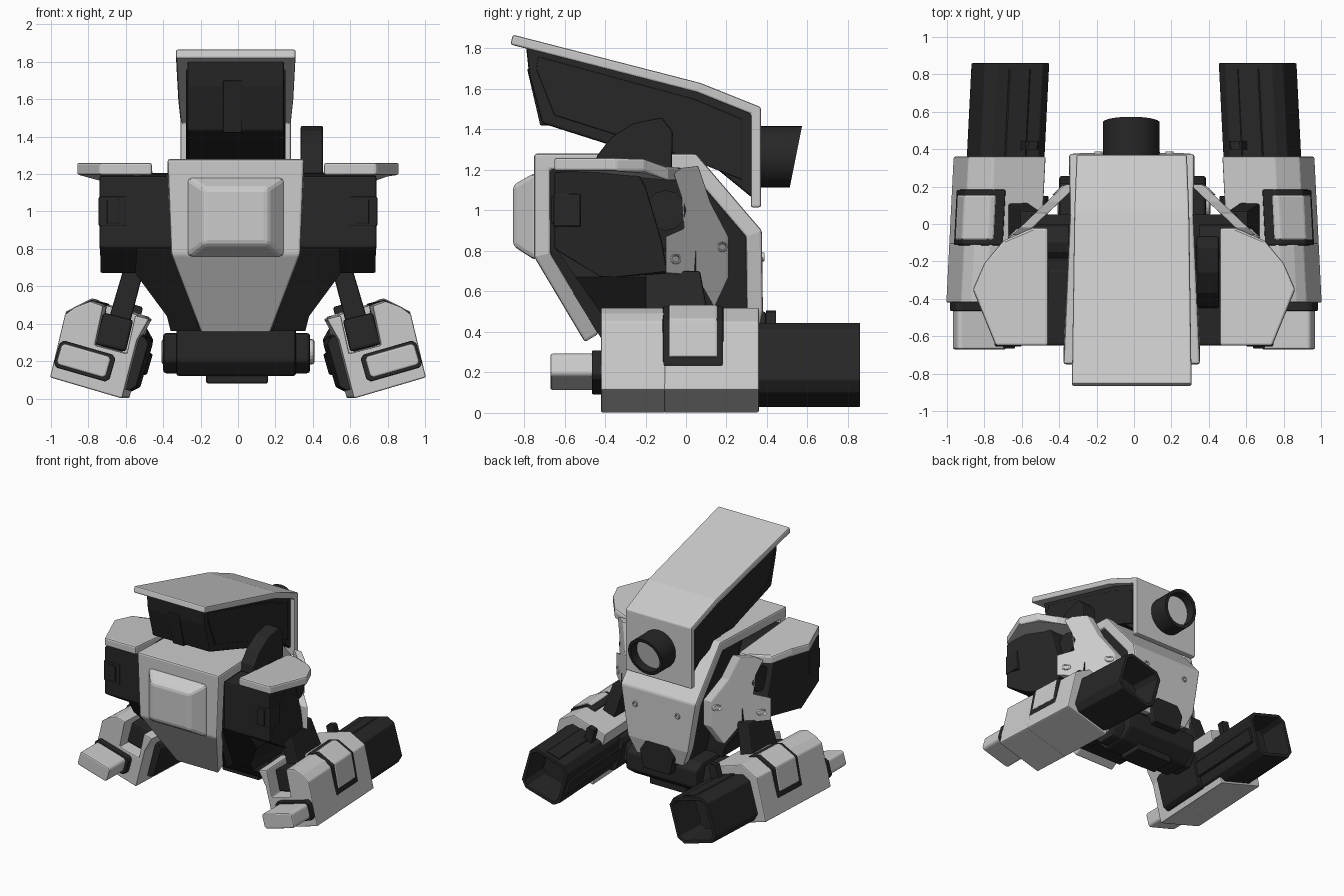
import bpy, bmesh, math
from mathutils import Vector

if "Cube" in bpy.data.objects:
    bpy.data.objects.remove(bpy.data.objects["Cube"])

dark = bpy.data.materials.new("dark_metal")
dark.diffuse_color = (0.02, 0.02, 0.021, 1)
dark.use_nodes = True
dark.node_tree.nodes["Principled BSDF"].inputs["Base Color"].default_value = dark.diffuse_color
CX = -0.012  # body centre line


def finish(name, bm, mat=None, mirror=False, bevel=0.0, solid=0.0):
    me = bpy.data.meshes.new(name)
    if not solid:
        bmesh.ops.recalc_face_normals(bm, faces=bm.faces)
    bm.to_mesh(me)
    bm.free()
    ob = bpy.data.objects.new(name, me)
    bpy.context.collection.objects.link(ob)
    if mat:
        me.materials.append(mat)
    if solid:
        m = ob.modifiers.new("thickness", 'SOLIDIFY')
        m.thickness, m.offset, m.use_even_offset = solid, -1, True
    if bevel:
        m = ob.modifiers.new("bevel", 'BEVEL')
        m.width, m.segments, m.limit_method = bevel, 2, 'ANGLE'
    if mirror:
        ob.modifiers.new("mirror", 'MIRROR')
    return ob


def prism(name, pts, axis, a, b, mat=None, mirror=False, bevel=0.0, deform=None, hollow=None):
    """Extrude a 2D outline from a to b along an axis; optionally hollow the b end."""
    put = {'x': lambda p, t: (t, p[0], p[1]),
           'y': lambda p, t: (p[0], t, p[1]),
           'z': lambda p, t: (p[0], p[1], t)}[axis]
    bm = bmesh.new()
    lo = [bm.verts.new(put(p, a)) for p in pts]
    hi = [bm.verts.new(put(p, b)) for p in pts]
    bm.faces.new(lo)
    cap = bm.faces.new(hi)
    n = len(pts)
    for i in range(n):
        bm.faces.new((lo[i], lo[(i + 1) % n], hi[(i + 1) % n], hi[i]))
    bmesh.ops.recalc_face_normals(bm, faces=bm.faces)
    if hollow:
        bmesh.ops.inset_individual(bm, faces=[cap], thickness=hollow[0])
        bmesh.ops.inset_individual(bm, faces=[cap], thickness=0.002, depth=-hollow[1])
    if deform:
        for v in bm.verts:
            v.co = Vector(deform(*v.co))
    return finish(name, bm, mat, mirror, bevel)


def box(name, x, y, z, **kw):
    return prism(name, [(x[0], z[0]), (x[1], z[0]), (x[1], z[1]), (x[0], z[1])], 'y', y[0], y[1], **kw)


def ribbon(name, path, thick, bevel):
    """Bent plate along (y, z, half width) stations."""
    bm = bmesh.new()
    rows = [(bm.verts.new((CX - w, y, z)), bm.verts.new((CX + w, y, z))) for y, z, w in path]
    for (l0, r0), (l1, r1) in zip(rows, rows[1:]):
        bm.faces.new((l0, r0, r1, l1))
    return finish(name, bm, bevel=bevel, solid=thick)


def circle(cx, cy, r, n=32):
    return [(cx + r * math.cos(2 * math.pi * i / n), cy + r * math.sin(2 * math.pi * i / n)) for i in range(n)]


# Head: roof plate bent down at the back, dark core, front sensor
ribbon("head_roof", [(-0.855, 1.868, 0.32), (0.07, 1.63, 0.307), (0.37, 1.51, 0.295), (0.37, 1.015, 0.295)], 0.05, 0.01)
prism("head_core", [(-0.79, 1.81), (-0.775, 1.67), (-0.71, 1.43), (-0.05, 1.22), (0.06, 1.28), (0.33, 1.06),
                    (0.33, 1.49), (0.06, 1.59)], 'x', CX - 0.258, CX + 0.258, dark, bevel=0.012)
prism("head_sensor", [(-0.785, 1.70), (-0.72, 1.42), (-0.65, 1.42), (-0.65, 1.70)], 'x', -0.08, 0.02, dark, bevel=0.005)
prism("head_side_panel", [(-0.74, 1.70), (-0.65, 1.47), (-0.05, 1.28), (0.28, 1.15), (0.28, 1.45), (0.04, 1.55), (-0.73, 1.76)],
      'x', CX - 0.266, CX + 0.266, dark, bevel=0.005)

# Rear scope with slanted hollow end and lens
slant = lambda x, y, z: (x, y + (z - 1.265) * 0.2 if y > 0.4 else y, z)
scope = prism("rear_scope", circle(-0.015, 1.265, 0.152), 'y', 0.31, 0.543, dark, deform=slant, hollow=(0.025, 0.08))
lens = prism("rear_lens", circle(-0.015, 1.265, 0.122), 'y', 0.42, 0.475, deform=slant)

# Torso: light shell wrapped over a dark core
ribbon("torso_shell", [(-0.50, 0.35, 0.185), (-0.75, 0.77, 0.345), (-0.75, 1.28, 0.365), (0.05, 1.28, 0.33),
                       (0.375, 0.90, 0.335), (0.38, 0.50, 0.27), (0.35, 0.36, 0.21)], 0.08, 0.012)
prism("torso_core", [(-0.69, 1.22), (0.02, 1.22), (0.30, 0.88), (0.30, 0.36), (-0.42, 0.37), (-0.67, 0.77)],
      'x', CX - 0.31, CX + 0.31, dark,
      deform=lambda x, y, z: (x * (0.65 if z < 0.5 else 1), y, z))


def chest_taper(x, y, z):
    return (CX + (x - CX) * 0.64, y, 0.825 if z < 1 else 1.125) if y < -0.8 else (x, y, z)


box("chest_block", (-0.28, 0.255), (-0.855, -0.74), (0.75, 1.19), bevel=0.022, deform=chest_taper)
prism("torso_side_wing", [(0.15, 0.82), (0.54, 0.80), (0.55, 0.67), (0.38, 0.44), (0.36, 0.36), (0.15, 0.36)],
      'y', -0.65, 0.05, dark, True,
      deform=lambda x, y, z: (x, -0.65 + (0.82 - z) * 0.7 if y < -0.3 else y, z))
prism("back_hatch", [(-0.13, 0.28), (0.11, 0.28), (0.14, 0.42), (0.09, 0.50), (-0.11, 0.50), (-0.16, 0.42)],
      'y', 0.25, 0.395, dark, bevel=0.01)

# Pelvis, set back under the torso
prism("pelvis", [(-0.05, 0.20), (0.02, 0.12), (0.22, 0.12), (0.33, 0.20), (0.33, 0.34), (0.25, 0.38), (-0.05, 0.38)],
      'x', -0.33, 0.31, dark, bevel=0.015)
prism("pelvis_wide_block", [(-0.02, 0.20), (0.05, 0.135), (0.20, 0.135), (0.26, 0.22), (0.22, 0.35), (-0.02, 0.35)],
      'x', -0.40, 0.385, dark, bevel=0.015)
box("pelvis_keel", (-0.17, 0.16), (0.04, 0.24), (0.08, 0.2), mat=dark, bevel=0.01)
prism("hip_hub", circle(0.11, 0.25, 0.068, 20), 'x', 0.36, 0.408, None, True, 0.012)

# Shoulders: dark block narrowing rearward, front latch, joint and light top pad
prism("shoulder_block", [(-0.65, 1.19), (-0.42, 1.20), (-0.25, 1.205), (-0.20, 1.12), (-0.12, 0.85), (-0.09, 0.69),
                         (-0.36, 0.67), (-0.42, 0.67), (-0.65, 0.81)], 'x', 0.33, 0.74, dark, True, 0.01,
      lambda x, y, z: (x - (0.09 if x > 0.5 and y > -0.4 else 0), y, z))
box("shoulder_latch", (0.60, 0.745), (-0.655, -0.52), (0.92, 1.08), mat=dark, mirror=True, bevel=0.008)
box("shoulder_latch_bar", (0.635, 0.70), (-0.665, -0.6), (0.935, 1.065), mat=dark, mirror=True, bevel=0.006)
prism("shoulder_joint", circle(-0.1, 1.0, 0.10, 12), 'x', 0.35, 0.60, dark, True)
prism("shoulder_pad", [(0.46, -0.02), (0.54, -0.02), (0.70, -0.09), (0.80, -0.21), (0.862, -0.35), (0.74, -0.65), (0.46, -0.65)],
      'z', 1.195, 1.26, None, True, 0.012,
      deform=lambda x, y, z: (x, y, z - (0.05 if y > -0.1 else 0)))

# Slanted light braces from back to shoulder, with bolts
brace_skew = lambda x, y, z: (x + 0.37 + (0.21 - y) * 1.05, y, z)
prism("shoulder_brace", [(0.06, 1.22), (-0.02, 1.21), (-0.06, 1.18), (-0.02, 1.06), (-0.01, 0.91), (-0.10, 0.87),
                         (-0.10, 0.69), (0.05, 0.68), (0.14, 0.52), (0.21, 0.67), (0.21, 0.87), (0.12, 1.04)],
      'x', -0.07, 0.0, None, True, 0.006, brace_skew)
for y, z in ((-0.05, 0.76), (0.18, 0.82)):
    prism("brace_bolt", circle(y, z, 0.026, 16), 'x', -0.02, 0.01, None, True, 0.004, brace_skew, (0.008, 0.012))
prism("back_bolt", circle(0.19, 0.77, 0.022, 16), 'y', 0.36, 0.388, None, True, 0.004, hollow=(0.008, 0.01))

# Fin on the right shoulder only
prism("shoulder_fin", [(-0.45, 1.20), (-0.44, 1.27), (-0.37, 1.36), (-0.26, 1.43), (-0.12, 1.46), (-0.065, 1.39), (-0.07, 1.20)],
      'x', 0.335, 0.455, dark, bevel=0.01)

# Upper arm strut and elbow
prism("upper_arm", [(0.50, 0.70), (0.61, 0.70), (0.74, 0.26), (0.62, 0.24)], 'y', -0.20, 0.15, dark, True, 0.01,
      deform=lambda x, y, z: (x, y - 0.08 if y > 0 and z > 0.5 else y, z))
prism("elbow", [(0.56, 0.42), (0.72, 0.46), (0.765, 0.29), (0.60, 0.25)], 'y', -0.33, 0.1, dark, True, 0.015)

# Forearm: yawed slightly inward toward the rear
yaw = lambda x, y, z: (x - 0.05 * (y + 0.42), y, z)
prism("forearm_front", [(0.62, 0.0), (1.005, 0.113), (0.925, 0.45), (0.87, 0.49), (0.79, 0.52), (0.72, 0.495), (0.765, 0.285),
                        (0.595, 0.24), (0.55, 0.445), (0.475, 0.425), (0.54, 0.31)], 'y', -0.42, -0.10, None, True, 0.008, yaw)
prism("forearm_rear", [(0.62, 0.0), (1.005, 0.113), (0.925, 0.45), (0.79, 0.52), (0.51, 0.435), (0.54, 0.31)],
      'y', -0.11, 0.36, None, True, 0.008, yaw)
prism("forearm_hatch_frame", [(0.98, 0.23), (0.935, 0.46), (0.80, 0.528), (0.715, 0.505), (0.74, 0.30), (0.90, 0.21)],
      'y', -0.115, 0.185, dark, True, 0.01, yaw)
prism("forearm_hatch", [(0.975, 0.275), (0.938, 0.465), (0.80, 0.535), (0.765, 0.523), (0.78, 0.32), (0.90, 0.26)],
      'y', -0.085, 0.155, None, True, 0.01, yaw)


def tilted(cx, cz, w, h, c):
    """Chamfered rectangle tilted with the forearm."""
    q = math.radians(16)
    pts = [(w, -h + c), (w, h - c), (w - c, h), (c - w, h), (-w, h - c), (-w, c - h), (c - w, -h), (w - c, -h)]
    return [(cx + a * math.cos(q) - b * math.sin(q), cz + a * math.sin(q) + b * math.cos(q)) for a, b in pts]


# Barrel, ribs and sight
prism("arm_barrel", tilted(0.725, 0.237, 0.18, 0.18, 0.05), 'y', -0.05, 0.86, dark, True, 0.006, yaw, (0.03, 0.25))
prism("barrel_side_rib", tilted(0.553, 0.187, 0.02, 0.06, 0.008), 'y', 0.1, 0.83, dark, True, 0, yaw)
prism("barrel_top_rib", tilted(0.675, 0.405, 0.06, 0.012, 0.006), 'y', 0.3, 0.83, dark, True, 0, yaw)
prism("barrel_sight", tilted(0.60, 0.44, 0.035, 0.06, 0.01), 'y', 0.395, 0.445, dark, True, 0, yaw)
prism("forearm_inner_plate", tilted(0.56, 0.19, 0.045, 0.15, 0.03), 'y', -0.30, 0.15, dark, True, 0.008, yaw)

# Fist at the front of the forearm
prism("fist_collar", tilted(0.82, 0.20, 0.155, 0.075, 0.02), 'y', -0.465, -0.40, dark, True, 0.006)
prism("fist", tilted(0.825, 0.203, 0.138, 0.06, 0.015), 'y', -0.67, -0.45, None, True, 0.02)

# Smooth shading on the round parts
for ob in (scope, lens):
    bpy.ops.object.select_all(action='DESELECT')
    ob.select_set(True)
    bpy.context.view_layer.objects.active = ob
    bpy.ops.object.shade_smooth_by_angle(angle=math.radians(35))
